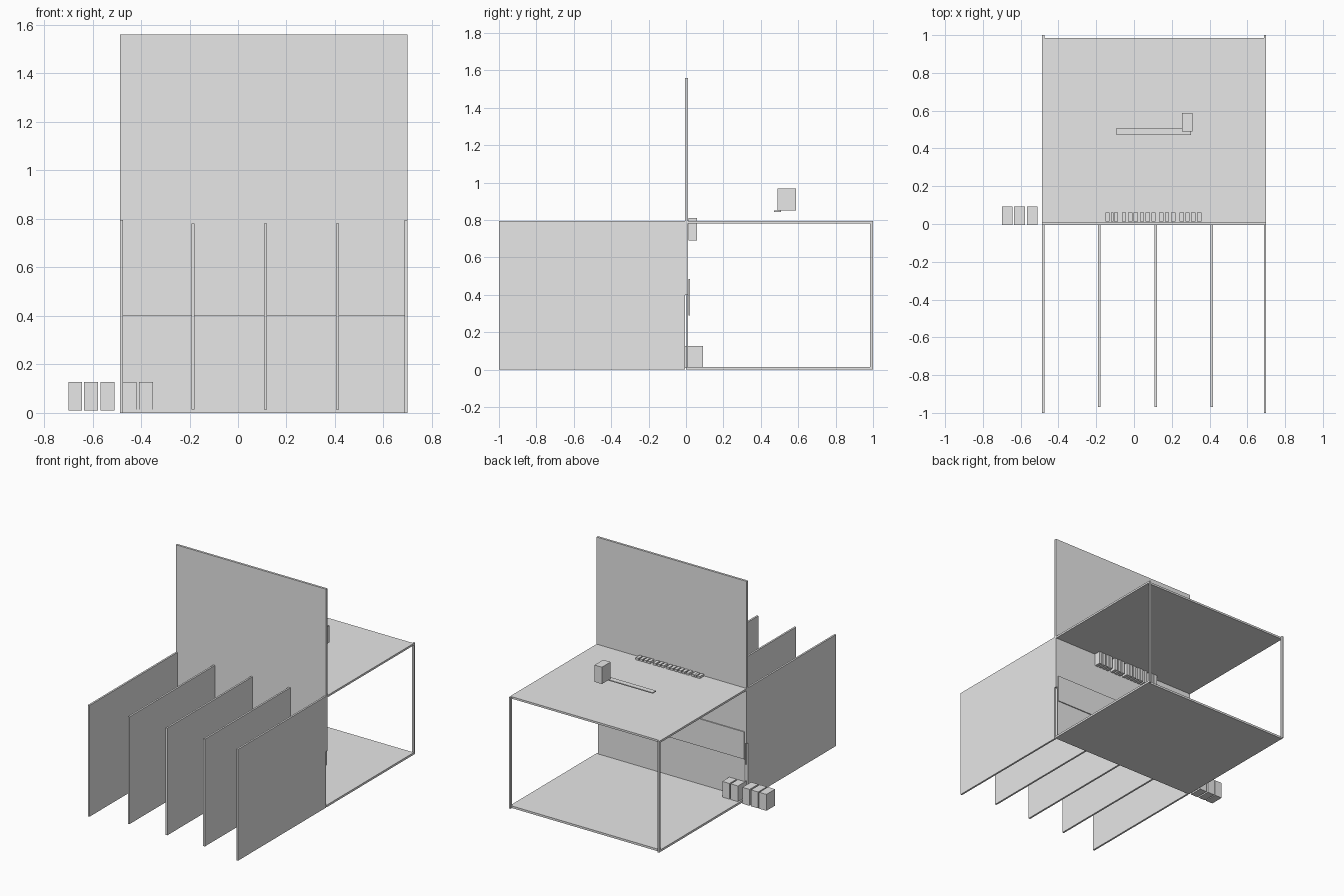
import bpy

if "Cube" in bpy.data.objects:
    bpy.data.objects.remove(bpy.data.objects["Cube"])

grey = bpy.data.materials.new("light_grey")
grey.diffuse_color = (0.8, 0.8, 0.8, 1)
grey.use_nodes = True
grey.node_tree.nodes["Principled BSDF"].inputs["Base Color"].default_value = grey.diffuse_color


def box(name, x, y, z):
    """Axis-aligned box from (min, max) ranges."""
    bpy.ops.mesh.primitive_cube_add(size=1)
    ob = bpy.context.object
    ob.name = name
    ob.location = [(a + b) / 2 for a, b in (x, y, z)]
    ob.scale = [b - a for a, b in (x, y, z)]
    bpy.ops.object.transform_apply(location=False, rotation=False, scale=True)
    ob.data.materials.append(grey)
    return ob


L, R = -0.487, 0.70      # outer sides of the frame
T = 0.013                # board thickness
H = 0.795                # height of the frame

# Rear frame: floor, roof and two corner posts
box("floor_board", (L, R), (0, 0.985), (0, 0.015))
box("roof_board", (L, R), (0, 0.985), (0.781, H))
box("left_rear_post", (L, L + T), (0.985, 1), (0, H))
box("right_rear_post", (R - T, R), (0.985, 1), (0, H))

# Tall board starting halfway up, and the thin wall behind it
box("tall_board", (L, R), (-0.006, 0.010), (0.4, 1.56))
box("thin_wall", (L + T, R - T), (0.004, 0.012), (0.015, 0.781))

# Strip fixed to the back of the wall
box("wall_strip", (L + T, R - T), (0.014, 0.021), (0.29, 0.485))

# Outer fins are full size, inner fins slightly smaller
for i, x in enumerate((L, R - T)):
    box(f"outer_fin_{i + 1}", (x, x + T), (-1, -0.006), (0, H))
for i, x in enumerate((-0.185, 0.114, 0.411)):
    box(f"inner_fin_{i + 1}", (x - T / 2, x + T / 2), (-0.97, -0.006), (0.015, 0.781))

# Row of small blocks set through the roof, in groups
blocks = (-0.14, -0.115, -0.095, -0.053, -0.02, 0.01, 0.042, 0.073, 0.103,
          0.145, 0.175, 0.208, 0.253, 0.283, 0.314, 0.345)
for i, x in enumerate(blocks):
    w = 0.007 if i == 1 else 0.0115
    box(f"small_block_{i + 1}", (x - w, x + w), (0.014, 0.06), (0.69, 0.81))

# Larger blocks at the lower left
for i, x in enumerate((-0.70, -0.635, -0.567, -0.475, -0.408)):
    box(f"large_block_{i + 1}", (x, x + 0.057), (-0.006, 0.092), (0.01, 0.127))

# Block and flat bar floating over the roof
box("upper_block", (0.253, 0.311), (0.49, 0.588), (0.85, 0.97))
box("flat_bar", (-0.092, 0.302), (0.47, 0.508), (0.843, 0.85))
